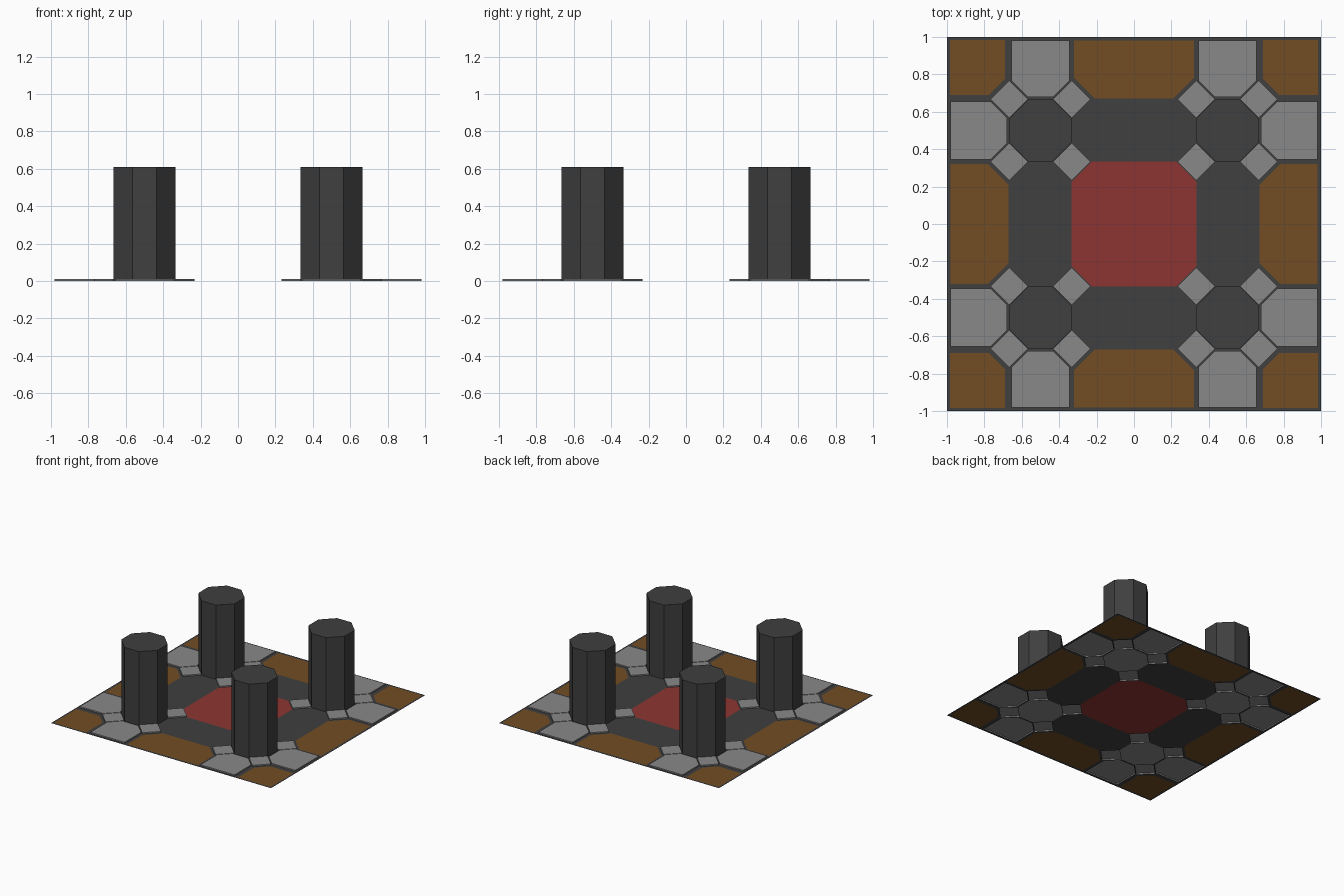
import bpy, bmesh
from mathutils import Vector

if "Cube" in bpy.data.objects:
    bpy.data.objects.remove(bpy.data.objects["Cube"])


def material(name, rgb):
    m = bpy.data.materials.new(name)
    m.diffuse_color = (*rgb, 1)
    m.use_nodes = True
    m.node_tree.nodes["Principled BSDF"].inputs["Base Color"].default_value = m.diffuse_color
    return m


DARK = material("dark_stone", (0.05, 0.05, 0.05))
GREY = material("grey_stone", (0.25, 0.25, 0.25))
BROWN = material("brown_tile", (0.17, 0.073, 0.017))
RED = material("red_tile", (0.27, 0.036, 0.032))
SIGNS = [(1, 1), (-1, 1), (-1, -1), (1, -1)]
footprints = []


def finish(bm, name, mat):
    me = bpy.data.meshes.new(name)
    bm.to_mesh(me)
    bm.free()
    me.materials.append(mat)
    ob = bpy.data.objects.new(name, me)
    bpy.context.collection.objects.link(ob)


def octagon(cx, cy, h, c):
    """Square of half width h with corners cut by c."""
    k = h - c
    return [(cx + x, cy + y) for x, y in
            [(h, -k), (h, k), (k, h), (-k, h), (-h, k), (-h, -k), (-k, -h), (k, -h)]]


def ccw(pts):
    area = sum(a[0] * b[1] - b[0] * a[1] for a, b in zip(pts, pts[1:] + pts[:1]))
    return pts if area > 0 else pts[::-1]


def tile(name, pts, mat, top=0.0):
    """Flat tile, or a raised cap with side walls and an open underside."""
    pts = ccw(pts)
    footprints.append(pts)
    bm = bmesh.new()
    up = [bm.verts.new((x, y, top)) for x, y in pts]
    bm.faces.new(up)
    if top > 0:
        low = [bm.verts.new((x, y, 0)) for x, y in pts]
        n = len(pts)
        for i in range(n):
            j = (i + 1) % n
            bm.faces.new((low[i], low[j], up[j], up[i]))
    finish(bm, name, mat)


# centre
tile("centre_tile", octagon(0, 0, 0.335, 0.11), RED)

# edge tiles on the four sides
side = [(-.32, .98), (.32, .98), (.32, .78), (.21, .67), (-.21, .67), (-.32, .78)]
stone = [(.345, .98), (.655, .98), (.655, .765), (.57, .68), (.43, .68), (.345, .765)]
mirrored = [(-x, y) for x, y in stone]
for s in (1, -1):
    tile("side_tile", [(x, y * s) for x, y in side], BROWN)
    tile("side_tile", [(y * s, x) for x, y in side], BROWN)
    for p in (stone, mirrored):
        tile("edge_stone", [(x, y * s) for x, y in p], GREY, 0.01)
        tile("edge_stone", [(y * s, x) for x, y in p], GREY, 0.01)

# corners, pillars and the small diamonds around each pillar
corner = [(.985, .985), (.69, .985), (.69, .775), (.775, .69), (.985, .69)]
for sx, sy in SIGNS:
    tile("corner_tile", [(x * sx, y * sy) for x, y in corner], BROWN)
    base = octagon(.5 * sx, .5 * sy, .165, .1)
    tile("pillar_base", base, GREY)
    bm = bmesh.new()
    low = [bm.verts.new((x, y, 0)) for x, y in base]
    up = [bm.verts.new((x, y, 0.61)) for x, y in base]
    bm.faces.new(up)
    for i in range(8):
        j = (i + 1) % 8
        bm.faces.new((low[i], low[j], up[j], up[i]))
    finish(bm, "pillar", DARK)
    for dx, dy in SIGNS:
        cx, cy, r = .5 * sx + .167 * dx, .5 * sy + .167 * dy, .1
        tile("diamond_stone", [(cx + r, cy), (cx, cy + r), (cx - r, cy), (cx, cy - r)],
             GREY, 0.01)

# dark floor sheet: cut along each tile outline, then remove what the tiles cover
bm = bmesh.new()
bm.faces.new([bm.verts.new((x, y, 0)) for x, y in SIGNS])
for pts in footprints:
    edges = list(zip(pts, pts[1:] + pts[:1]))
    cx = sum(p[0] for p in pts) / len(pts)
    cy = sum(p[1] for p in pts) / len(pts)
    rad = max(abs(p[0] - cx) + abs(p[1] - cy) for p in pts)
    for a, b in edges:
        near = [f for f in bm.faces
                if min(v.co.x for v in f.verts) < cx + rad and max(v.co.x for v in f.verts) > cx - rad
                and min(v.co.y for v in f.verts) < cy + rad and max(v.co.y for v in f.verts) > cy - rad]
        geom = near + list({e for f in near for e in f.edges}) + list({v for f in near for v in f.verts})
        bmesh.ops.bisect_plane(bm, geom=geom, dist=1e-5, plane_co=(a[0], a[1], 0),
                               plane_no=Vector((b[1] - a[1], a[0] - b[0], 0)).normalized())
    covered = []
    for f in bm.faces:
        c = f.calc_center_median()
        if all((b[0] - a[0]) * (c.y - a[1]) - (b[1] - a[1]) * (c.x - a[0]) > 0 for a, b in edges):
            covered.append(f)
    bmesh.ops.delete(bm, geom=covered, context='FACES')
finish(bm, "floor_sheet", DARK)
